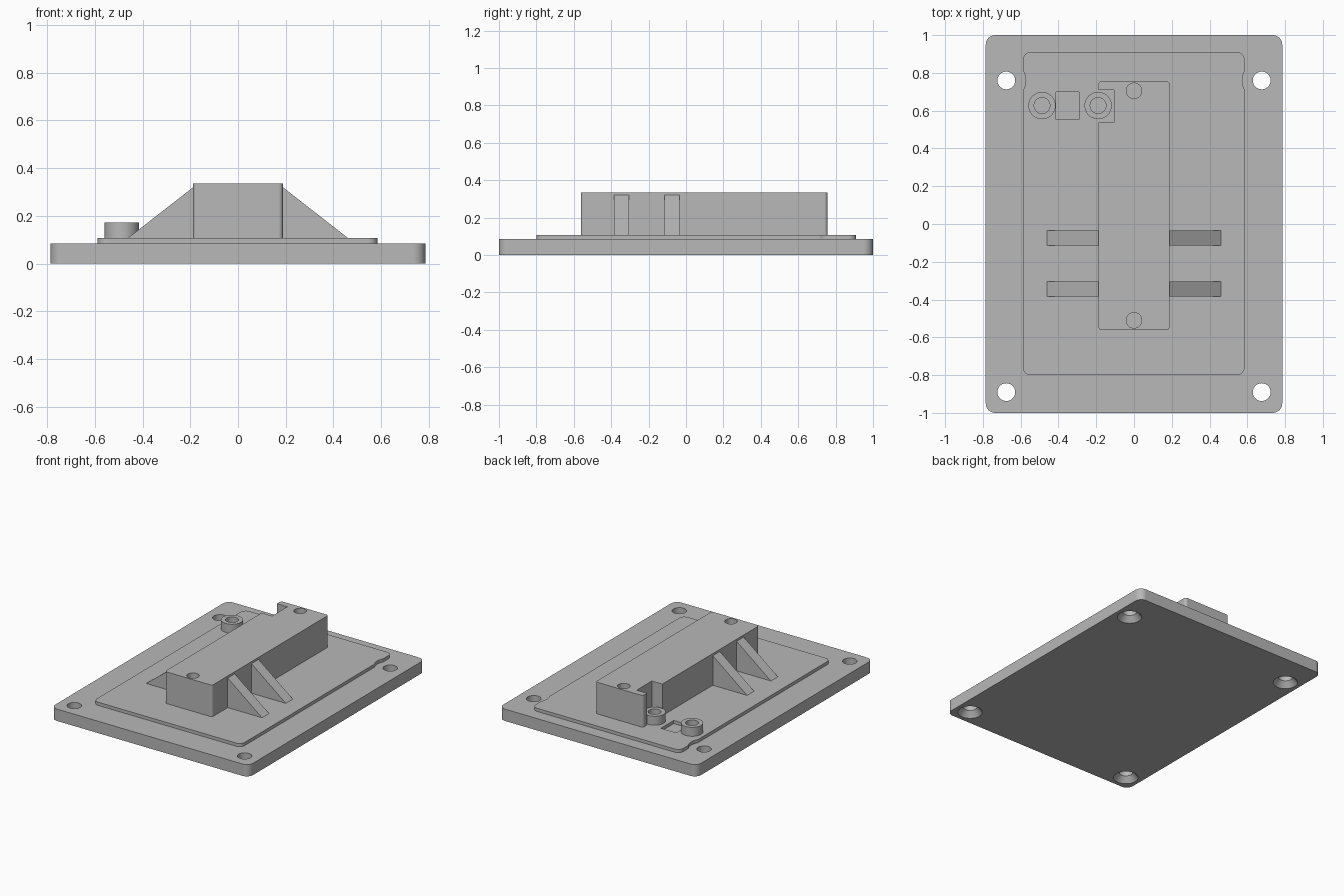
import bpy, bmesh, math
from mathutils import Vector

if "Cube" in bpy.data.objects:
    bpy.data.objects.remove(bpy.data.objects["Cube"], do_unlink=True)

grey = bpy.data.materials.new("plain grey")
grey.use_nodes = True
grey.diffuse_color = (0.48, 0.48, 0.48, 1)
grey.node_tree.nodes["Principled BSDF"].inputs["Base Color"].default_value = (0.48, 0.48, 0.48, 1)


def prism(name, points, direction):
    """Extrude a closed outline along a direction."""
    bm = bmesh.new()
    face = bm.faces.new([bm.verts.new(p) for p in points])
    out = bmesh.ops.extrude_face_region(bm, geom=[face])
    verts = [g for g in out["geom"] if isinstance(g, bmesh.types.BMVert)]
    bmesh.ops.translate(bm, verts=verts, vec=Vector(direction))
    bmesh.ops.recalc_face_normals(bm, faces=bm.faces)
    mesh = bpy.data.meshes.new(name)
    bm.to_mesh(mesh)
    bm.free()
    mesh.materials.append(grey)
    obj = bpy.data.objects.new(name, mesh)
    bpy.context.collection.objects.link(obj)
    return obj


def slab(name, x0, x1, y0, y1, z0, z1, r=0.0, steps=8):
    """Box with rounded vertical corners."""
    corners = [(x1 - r, y1 - r), (x0 + r, y1 - r), (x0 + r, y0 + r), (x1 - r, y0 + r)]
    pts = []
    for k, (cx, cy) in enumerate(corners):
        for i in range(steps + 1 if r else 1):
            a = math.pi / 2 * (k + i / steps)
            pts.append((cx + r * math.cos(a), cy + r * math.sin(a), z0))
    return prism(name, pts, (0, 0, z1 - z0))


def cone(name, x, y, z0, z1, r0, r1, sides=48):
    bm = bmesh.new()
    bmesh.ops.create_cone(bm, cap_ends=True, segments=sides, radius1=r0, radius2=r1, depth=z1 - z0)
    bmesh.ops.translate(bm, verts=bm.verts, vec=(x, y, (z0 + z1) / 2))
    mesh = bpy.data.meshes.new(name)
    bm.to_mesh(mesh)
    bm.free()
    mesh.materials.append(grey)
    obj = bpy.data.objects.new(name, mesh)
    bpy.context.collection.objects.link(obj)
    return obj


def cut(obj, cutters):
    """Subtract the cutters, bake the result and remove them."""
    for c in cutters:
        c.hide_render = True
        mod = obj.modifiers.new("cut", "BOOLEAN")
        mod.operation, mod.solver, mod.object = "DIFFERENCE", "EXACT", c
    graph = bpy.context.evaluated_depsgraph_get()
    mesh = bpy.data.meshes.new_from_object(obj.evaluated_get(graph))
    obj.modifiers.clear()
    obj.data = mesh
    for c in cutters:
        bpy.data.objects.remove(c, do_unlink=True)


PLATE, PAD, TOP = 0.085, 0.108, 0.335
parts = []

# Base plate with four countersunk screw holes
plate = slab("base_plate", -0.785, 0.785, -1, 1, 0, PLATE, 0.05)
cutters = []
for x in (-0.676, 0.676):
    for y in (-0.89, 0.76):
        cutters.append(cone("hole_cutter", x, y, -0.1, 0.2, 0.047, 0.047))
        cutters.append(cone("sink_cutter", x, y, -0.01, 0.04, 0.09, 0.047))
cut(plate, cutters)
parts.append(plate)

# Raised pad with screw head clearances and a square pocket
pad = slab("raised_pad", -0.588, 0.585, -0.8, 0.91, 0.08, PAD, 0.04)
cutters = [cone("clearance_cutter", x, 0.76, 0, 0.2, 0.103, 0.103) for x in (-0.676, 0.676)]
cutters.append(slab("pocket_cutter", -0.412, -0.29, 0.553, 0.7, 0, 0.2))
cut(pad, cutters)
parts.append(pad)

# Central block with a side notch and two top holes
block = slab("central_block", -0.188, 0.188, -0.562, 0.757, 0.1, TOP, 0.018)
cutters = [slab("notch_cutter", -0.3, -0.105, 0.537, 0.71, 0, 0.5)]
cutters += [cone("top_hole_cutter", 0, y, 0.15, 0.5, 0.041, 0.041) for y in (-0.51, 0.705)]
cut(block, cutters)
parts.append(block)

# Triangular ribs on both sides
for side, label in ((1, "left"), (-1, "right")):
    for y, place in ((-0.345, "front"), (-0.075, "rear")):
        outline = [(0.18, 0.1), (0.46, 0.1), (0.46, PAD), (0.188, 0.32), (0.18, 0.32)]
        pts = [(side * x, y - 0.04, z) for x, z in outline]
        parts.append(prism(f"{place}_{label}_rib", pts, (0, 0.08, 0)))

# Hollow round bosses
for name, x in (("outer_boss", -0.487), ("inner_boss", -0.19)):
    boss = cone(name, x, 0.627, 0.1, 0.172, 0.072, 0.072)
    cut(boss, [cone("bore_cutter", x, 0.627, 0, 0.3, 0.042, 0.042)])
    parts.append(boss)

# Smooth the curved walls and keep the edges sharp
bpy.ops.object.select_all(action="DESELECT")
for obj in parts:
    obj.select_set(True)
bpy.context.view_layer.objects.active = plate
bpy.ops.object.shade_smooth_by_angle(angle=math.radians(30))
for obj in parts:
    obj.modifiers.new("even_normals", "WEIGHTED_NORMAL").keep_sharp = True
